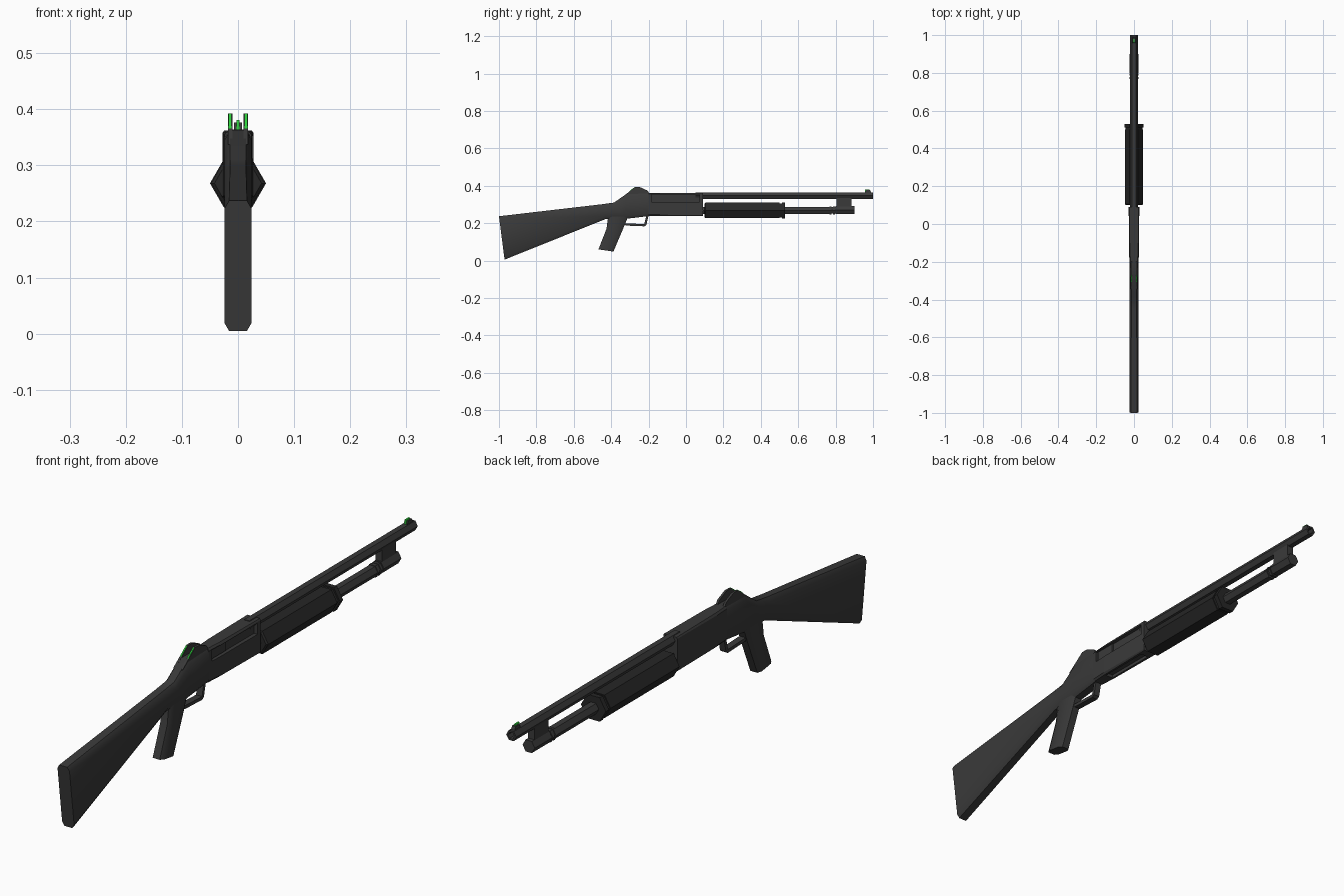
import bpy, bmesh, math
from mathutils import Vector

if "Cube" in bpy.data.objects:
    bpy.data.objects.remove(bpy.data.objects["Cube"])


def material(name, rgb):
    m = bpy.data.materials.new(name)
    m.diffuse_color = (*rgb, 1)
    m.use_nodes = True
    m.node_tree.nodes["Principled BSDF"].inputs["Base Color"].default_value = m.diffuse_color
    return m


METAL = material("dark_metal", (0.042, 0.042, 0.042))
POLYMER = material("black_polymer", (0.02, 0.02, 0.02))
GREEN = material("sight_green", (0.03, 0.7, 0.05))


def finish(name, bm, mat=METAL, smooth=None):
    bmesh.ops.recalc_face_normals(bm, faces=bm.faces)
    me = bpy.data.meshes.new(name)
    bm.to_mesh(me)
    bm.free()
    ob = bpy.data.objects.new(name, me)
    bpy.context.collection.objects.link(ob)
    me.materials.append(mat)
    if smooth:
        bpy.ops.object.select_all(action='DESELECT')
        bpy.context.view_layer.objects.active = ob
        ob.select_set(True)
        bpy.ops.object.shade_smooth_by_angle(angle=math.radians(smooth))
    return ob


def skin(bm, rings):
    """Join equal-length rings of points into a capped tube."""
    rows = [[bm.verts.new(p) for p in r] for r in rings]
    n = len(rows[0])
    for a, b in zip(rows, rows[1:]):
        for i in range(n):
            j = (i + 1) % n
            bm.faces.new((a[i], a[j], b[j], b[i]))
    bm.faces.new(rows[0])
    bm.faces.new(rows[-1])


def loft(name, sections, mat=METAL, smooth=None):
    """Chamfered box sections: top point, bottom point, half width, chamfer x, chamfer fraction."""
    bm = bmesh.new()
    rings = []
    for yt, zt, yb, zb, w, c, f in sections:
        top, bot = Vector((0, yt, zt)), Vector((0, yb, zb))
        right = [(w - c, 0), (w, f), (w, 1 - f), (w - c, 1)]
        outline = right + [(-x, t) for x, t in reversed(right)]
        rings.append([top.lerp(bot, t) + Vector((x, 0, 0)) for x, t in outline])
    skin(bm, rings)
    return finish(name, bm, mat, smooth)


def tube(name, z, stations, mat=METAL, sides=6):
    """Faceted bar along y from (y, radius) stations."""
    bm = bmesh.new()
    angles = [2 * math.pi * i / sides for i in range(sides)]
    skin(bm, [[(r * math.cos(a), y, z + r * math.sin(a)) for a in angles]
              for y, r in stations])
    return finish(name, bm, mat)


def plate(name, profile, x0, x1, mat=METAL):
    """Side profile of (y, z) points extruded across x."""
    bm = bmesh.new()
    skin(bm, [[(x, y, z) for y, z in profile] for x in (x0, x1)])
    return finish(name, bm, mat)


def box(name, x, y, z, mat=METAL):
    return plate(name, [(y[0], z[0]), (y[1], z[0]), (y[1], z[1]), (y[0], z[1])], *x, mat)


def cut(target, cutter):
    mod = target.modifiers.new("cut", 'BOOLEAN')
    mod.object = cutter
    mod.solver = 'EXACT'
    cutter.hide_render = True
    cutter.hide_set(True)


# Shoulder stock flowing into the rear of the receiver
loft("stock", [
    (-1.0, .237, -.97, .005, .024, .008, .06),
    (-.45, .301, -.43, .222, .024, .010, .20),
    (-.385, .310, -.40, .222, .024, .010, .20),
    (-.31, .362, -.33, .222, .024, .010, .12),
    (-.19, .362, -.20, .238, .024, .008, .10)], smooth=40)

# Receiver with ejection port and loading port
receiver = loft("receiver", [
    (-.20, .362, -.20, .238, .024, .006, .06),
    (-.14, .362, -.14, .238, .027, .005, .06),
    (.09, .362, .09, .238, .028, .003, .04)])
cut(receiver, box("ejection_cutter", (.014, .06), (-.185, .072), (.312, .352)))
cut(receiver, box("loading_cutter", (-.015, .015), (-.14, .06), (.20, .250)))
box("bolt", (0, .020), (-.18, -.10), (.316, .350))

# Pistol grip
loft("grip", [
    (-.310, .235, -.415, .245, .022, .008, .18),
    (-.330, .185, -.425, .170, .022, .008, .18),
    (-.388, .048, -.468, .060, .022, .008, .18)], smooth=30)

# Trigger guard strip
plate("trigger_guard", [
    (-.335, .198), (-.322, .187), (-.222, .183), (-.212, .190), (-.200, .242),
    (-.212, .242), (-.223, .195), (-.318, .199)], -.012, .012)

# Barrel with recessed muzzle
barrel = tube("barrel", .347, [(.05, .020), (1.0, .020)])
cut(barrel, tube("bore_cutter", .347, [(.94, .013), (1.1, .013)]))

# Magazine tube, rings, end cap and barrel clamp
tube("magazine_tube", .268, [(.08, .022), (.775, .022)])
for y in (.768, .786):
    tube("magazine_ring", .268, [(y, .0245), (y + .010, .0245)])
tube("magazine_cap", .270, [(.775, .020), (.80, .020), (.80, .0245), (.90, .0245)])
box("barrel_clamp", (-.013, .013), (.805, .885), (.275, .335))

# Sliding fore-end with collar
tube("fore_end", .268, [(.10, .042), (.105, .048), (.50, .048), (.50, .044),
                        (.512, .044), (.512, .050), (.53, .050)], POLYMER)

# Rear sight ears with green inserts
ear = [(-.345, .337), (-.290, .378), (-.272, .392), (-.245, .392), (-.205, .374), (-.195, .358)]
for s in (-1, 1):
    plate("rear_sight_ear", ear, s * .010, s * .018)
    plate("rear_sight_insert", [(-.308, .366), (-.292, .380), (-.274, .3925),
                                (-.272, .390), (-.290, .370)], s * .0115, s * .0165, GREEN)

# Front sight ramp and green post
plate("front_sight_base", [(.955, .360), (.963, .376), (.985, .376), (.992, .360)], -.007, .007)
box("front_sight_post", (-.003, .003), (.957, .980), (.362, .381), GREEN)
